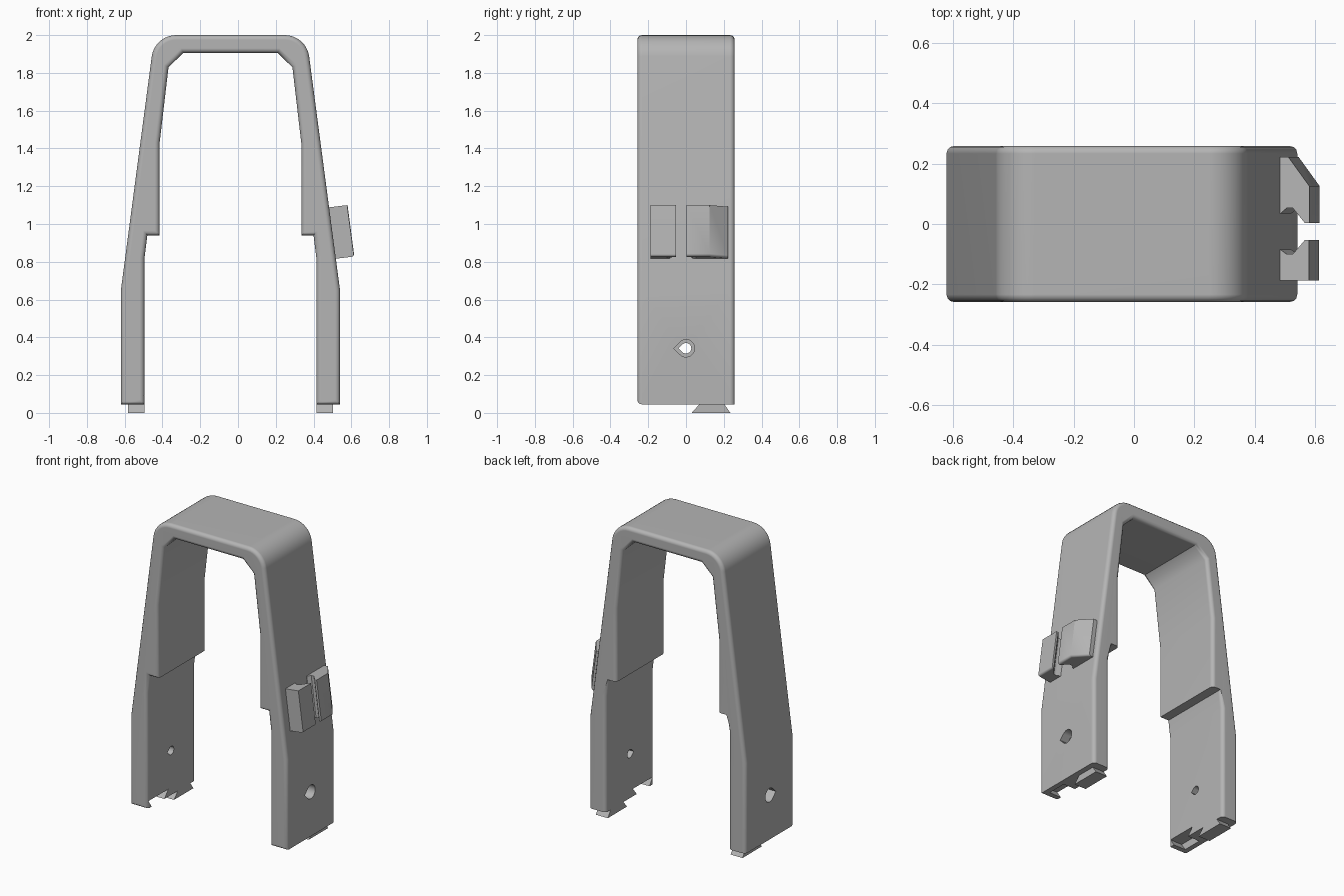
import bpy, bmesh, math
from mathutils import Vector

cube = bpy.data.objects.get("Cube")
if cube:
    bpy.data.objects.remove(cube, do_unlink=True)

CENTER = -0.04      # middle of the arch in x
DEPTH = 0.258       # half depth in y
FOOT = 0.045        # underside of the legs

grey = bpy.data.materials.new("plain grey")
grey.use_nodes = True
grey.diffuse_color = (0.46, 0.46, 0.46, 1)
grey.node_tree.nodes["Principled BSDF"].inputs["Base Color"].default_value = (0.46, 0.46, 0.46, 1)


def prism(name, points, sweep, bevel=0.0, pick=None):
    """Sweep a closed outline along a vector and round the chosen edges."""
    bm = bmesh.new()
    sweep = Vector(sweep)
    near = [bm.verts.new(Vector(p)) for p in points]
    far = [bm.verts.new(Vector(p) + sweep) for p in points]
    bm.faces.new(near)
    bm.faces.new(far[::-1])
    for i in range(len(near)):
        j = (i + 1) % len(near)
        bm.faces.new((near[j], near[i], far[i], far[j]))
    bmesh.ops.recalc_face_normals(bm, faces=bm.faces)
    if bevel:
        bm.normal_update()
        edges = [e for e in bm.edges if pick(e)]
        bmesh.ops.bevel(bm, geom=edges, offset=bevel, segments=3, profile=0.5,
                        affect='EDGES', clamp_overlap=True)
    mesh = bpy.data.meshes.new(name)
    bm.to_mesh(mesh)
    bm.free()
    mesh.materials.append(grey)
    obj = bpy.data.objects.new(name, mesh)
    bpy.context.collection.objects.link(obj)
    return obj


def activate(obj):
    bpy.ops.object.select_all(action='DESELECT')
    obj.select_set(True)
    bpy.context.view_layer.objects.active = obj


def cut(obj, cutter):
    mod = obj.modifiers.new("cut", 'BOOLEAN')
    mod.operation = 'DIFFERENCE'
    mod.solver = 'EXACT'
    mod.object = cutter
    activate(obj)
    bpy.ops.object.modifier_apply(modifier=mod.name)
    bpy.data.objects.remove(cutter, do_unlink=True)


def finish(obj):
    """Smooth the roundings and keep the broad faces crisp."""
    activate(obj)
    bpy.ops.object.shade_smooth_by_angle(angle=math.radians(40))
    bm = bmesh.new()
    bm.from_mesh(obj.data)
    for e in bm.edges:
        if len(e.link_faces) == 2 and all(f.calc_area() > 0.03 for f in e.link_faces):
            if e.calc_face_angle(0) > 0.02:
                e.smooth = False
    bm.to_mesh(obj.data)
    bm.free()
    obj.modifiers.new("even shading", 'WEIGHTED_NORMAL').keep_sharp = True


# Arch outline, half of it, from the inner foot round to the top
inner = [(0.25, 1.905), (0.328, 1.83), (0.375, 1.43), (0.375, 0.94),
         (0.44, 0.94), (0.455, 0.82), (0.455, FOOT)]
outer = [(0.58, FOOT), (0.58, 0.65)]
lean = math.atan2(0.165, 1.25)
radius = 0.13
corner_x = 0.58 - (2 - 0.65) * math.tan(lean)
arc_x = corner_x - radius * math.tan((math.pi / 2 - lean) / 2)
for i in range(9):
    a = lean + (math.pi / 2 - lean) * i / 8
    outer.append((arc_x + radius * math.cos(a), 2 - radius + radius * math.sin(a)))
half = inner + outer
outline = [(CENTER + x, -DEPTH, z) for x, z in half]
outline += [(CENTER - x, -DEPTH, z) for x, z in reversed(half)]


def rim(e):
    """Front and back rims, leaving the downward ledges at the back square."""
    a, b = (v.co for v in e.verts)
    if abs(a.y - b.y) > 0.01:
        return False
    ledge = any(f.normal.z < -0.9 for f in e.link_faces) and a.z < 1.5
    return not (ledge and a.y > 0)


arch = prism("arch_frame", outline, (0, 2 * DEPTH, 0), 0.025, rim)


def teardrop(x, r):
    """Round hole with a point toward the front."""
    pts = [(x, r * math.cos(a), 0.342 + r * math.sin(a))
           for a in (math.radians(-135 + 270 * i / 16) for i in range(17))]
    return pts + [(x, -r * math.sqrt(2), 0.342)]


for side, label in ((1, "left"), (-1, "right")):
    # Screw hole with a wider recess on the outside
    cut(arch, prism("hole_cutter", teardrop(CENTER + side * 0.4, 0.028), (side * 0.3, 0, 0)))
    cut(arch, prism("recess_cutter", teardrop(CENTER + side * 0.52, 0.046), (side * 0.1, 0, 0)))
    # Dovetail slot under the foot
    slot = [(-0.2, FOOT - 0.01), (-0.08, FOOT - 0.01), (-0.03, 0.095), (-0.24, 0.095)]
    cut(arch, prism("slot_cutter", [(CENTER + side * 0.44, y, z) for y, z in slot],
                    (side * 0.105, 0, 0)))
    # Dovetail tongue under the foot
    tongue = [(0.03, 0), (0.235, 0), (0.2, FOOT + 0.005), (0.075, FOOT + 0.005)]
    finish(prism(label + "_foot_dovetail",
                 [(CENTER + side * 0.455, y, z) for y, z in tongue], (side * 0.088, 0, 0)))
finish(arch)

# Pair of clip jaws on the left leg, swept along the leaning wall
jaws = {
    "front_clip_jaw": [(0.46, -0.187), (0.578, -0.187), (0.578, -0.053), (0.565, -0.053),
                       (0.525, -0.1), (0.505, -0.1), (0.485, -0.085), (0.46, -0.085)],
    "back_clip_jaw": [(0.46, 0.222), (0.51, 0.222), (0.58, 0.125), (0.58, 0.003),
                      (0.565, 0.003), (0.525, 0.053), (0.505, 0.053), (0.485, 0.035), (0.46, 0.035)],
}


def jaw_edge(e):
    """Outer lower edges and the outer corners of a jaw."""
    a, b = (v.co for v in e.verts)
    low = max(a.z, b.z) < 0.9
    return low and min(a.x, b.x) > 0.51 and abs(a.y - b.y) > 0.05


for name, pts in jaws.items():
    top = [(x, y, 1.088 + 0.12 * (x - 0.48)) for x, y in pts]
    finish(prism(name, top, (0.036, 0, -0.272), 0.015, jaw_edge))
